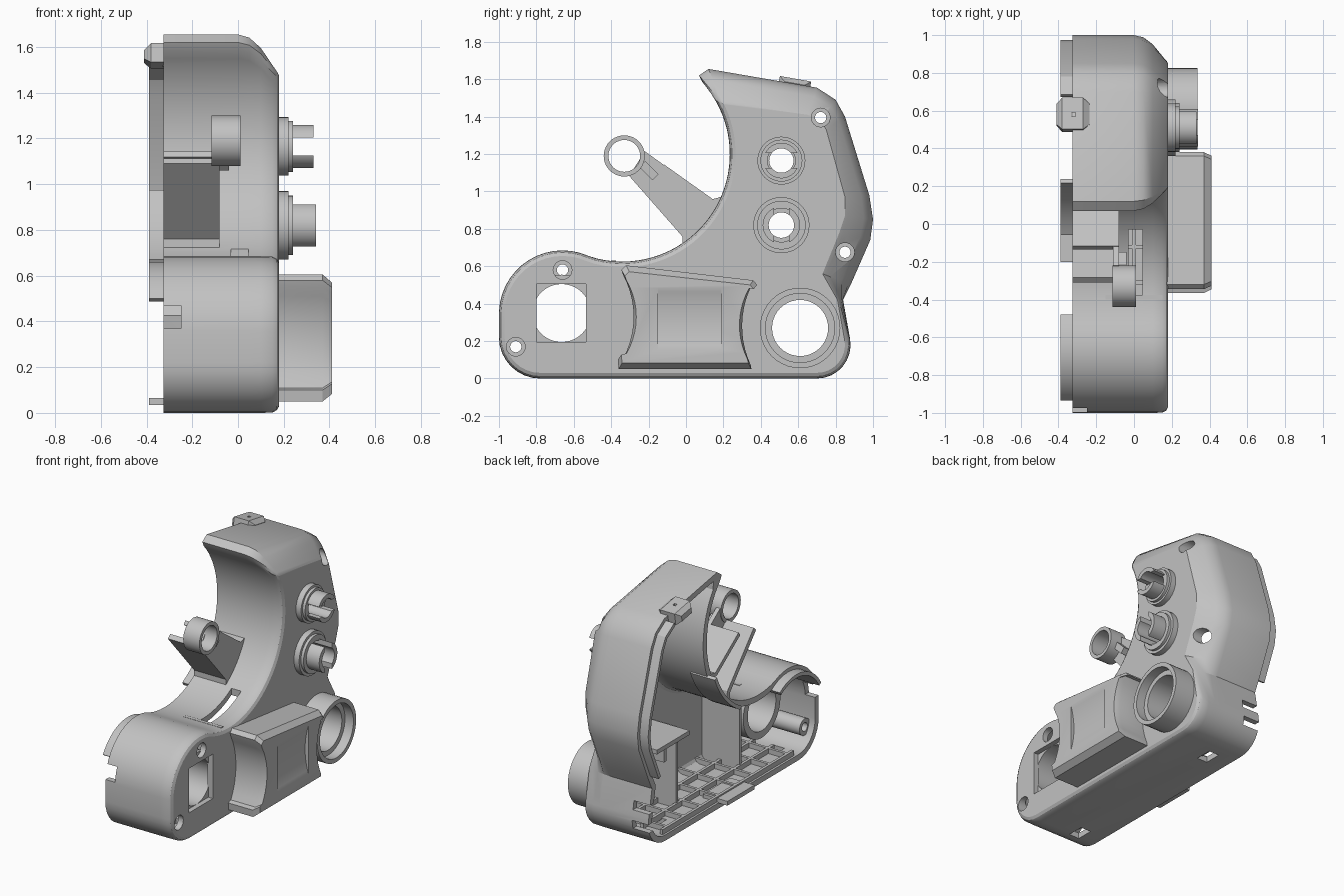
import bpy, bmesh
from math import sin, cos, radians
from mathutils import Vector

if "Cube" in bpy.data.objects:
    bpy.data.objects.remove(bpy.data.objects["Cube"])

grey = bpy.data.materials.new("grey plastic")
grey.use_nodes = True
grey.diffuse_color = (0.54, 0.54, 0.54, 1)
grey.node_tree.nodes["Principled BSDF"].inputs["Base Color"].default_value = grey.diffuse_color

OPEN, FACE, WALL = -0.325, 0.18, 0.04


def loft(name, layers, ring=False):
    """Skin a list of (x, outline) layers; ring joins last to first, else capped."""
    bm = bmesh.new()
    loops = [[bm.verts.new((x, y, z)) for y, z in pts] for x, pts in layers]
    pairs = list(zip(loops, loops[1:]))
    if ring:
        pairs.append((loops[-1], loops[0]))
    else:
        bm.faces.new(loops[0])
        bm.faces.new(loops[-1])
    for a, b in pairs:
        for i in range(len(a)):
            bm.faces.new((a[i - 1], a[i], b[i], b[i - 1]))
    bmesh.ops.recalc_face_normals(bm, faces=bm.faces)
    mesh = bpy.data.meshes.new(name)
    bm.to_mesh(mesh)
    bm.free()
    mesh.materials.append(grey)
    ob = bpy.data.objects.new(name, mesh)
    bpy.context.collection.objects.link(ob)
    return ob


def arc(c, r, a0, a1, n):
    angles = [radians(a0 + (a1 - a0) * i / n) for i in range(n + 1)]
    return [(c[0] + r * cos(a), c[1] + r * sin(a)) for a in angles]


def circle(c, r, n=40):
    return arc(c, r, 0, 360, n)[:-1]


def prism(name, pts, x0, x1):
    return loft(name, [(x0, pts), (x1, pts)])


def rect(y0, y1, z0, z1):
    return [(y0, z0), (y1, z0), (y1, z1), (y0, z1)]


def box(name, x0, x1, y0, y1, z0, z1):
    return prism(name, rect(y0, y1, z0, z1), x0, x1)


def tube(name, c, ro, ri, x0, x1):
    o, i = circle(c, ro), circle(c, ri)
    return loft(name, [(x0, o), (x1, o), (x1, i), (x0, i)], ring=True)


def left_normal(a, b):
    return Vector((a[1] - b[1], b[0] - a[0])).normalized()


def strip(name, path, t, x0, x1, shift=0.0):
    """Thin wall following a path, thickened to its left."""
    def side(d):
        normals = [left_normal(path[max(i - 1, 0)], path[min(i + 1, len(path) - 1)])
                   for i in range(len(path))]
        return [tuple(Vector(p) + n * d) for p, n in zip(path, normals)]
    return prism(name, side(shift) + side(shift + t)[::-1], x0, x1)


def shrink(pts, d):
    """Mitred inward offset of a closed counter-clockwise outline."""
    out = []
    for i, p in enumerate(pts):
        n, m = left_normal(pts[i - 1], p), left_normal(p, pts[(i + 1) % len(pts)])
        out.append(tuple(Vector(p) + (n + m) * d / (1 + n.dot(m))))
    return out


def cut(target, *cutters):
    for c in cutters:
        c.hide_render = True
        m = target.modifiers.new("cut", "BOOLEAN")
        m.operation, m.solver, m.object = "DIFFERENCE", "EXACT", c
        bpy.context.view_layer.objects.active = target
        bpy.ops.object.modifier_apply(modifier=m.name)
        bpy.data.objects.remove(c)


# Side outline: outer points paired with their chamfered positions, tip last
BACK = [((.84, .42), (.81, .42)), ((.88, .5), (.73, .56)), ((.985, .74), (.82, .78)),
        ((1, .85), (.85, .87)), ((.98, .98), (.85, .97)), ((.85, 1.4), (.75, 1.33)),
        ((.8, 1.49), (.72, 1.38)), ((.7, 1.555), (.65, 1.41)), ((.12, 1.655), (.2, 1.475)),
        ((.07, 1.62), (.195, 1.47))]
HOOK, HOOK_R = (-.34, 1.2), .575


def outline(f=0.0, g=0.0, tip=True):
    d = .03 * g
    pts = arc((-.78, .22), .22 - d, 180, 270, 8) + arc((.7, .18), .18 - d, 270, 370, 8)
    pts += [tuple(Vector(a).lerp(Vector(b), f)) for a, b in (BACK if tip else BACK[:-1])]
    pts += arc(HOOK, HOOK_R + d, (42 if tip else 36) - 16 * f, -104, 32)
    return pts + arc((-.66, .345), .34 - d, 66, 178, 14)


# Hollow shell, open on one side
steps = [(0, 0, 0), (.05, .08, 0), (.1, .33, 0), (.15, .74, .05), (.17, .9, .4), (FACE, 1, 1)]
shell = loft("shell", [(OPEN, outline())] + [(x, outline(f, g)) for x, f, g in steps])
cavity = [(x - WALL, shrink(outline(f, g, False), WALL)) for x, f, g in steps]
cut(shell, loft("cutter", [(OPEN - .1, cavity[0][1])] + cavity))

SCREWS = [(-.66, .58), (-.91, .17), (.72, 1.395), (.85, .675)]
UPPER, LOWER, DRUM, WINDOW = (.51, 1.165), (.51, .82), (.61, .27), (-.665, .35)
for c in SCREWS:
    cut(shell, prism("cutter", circle(c, .05, 24), -.1, .3))
    tube("screw_post", c, .058, .03, -.28, .02 if c[0] > 0 else .1)
cut(shell, prism("cutter", circle(UPPER, .08), 0, .3), prism("cutter", circle(LOWER, .09), 0, .3),
    prism("cutter", circle(DRUM, .18), 0, .3),
    box("cutter", 0, .3, -.8, -.535, .195, .505),
    box("cutter", -.03, .045, -.4, -.03, .58, .8),
    box("cutter", -.4, -.25, -1.1, -.9, .37, .47),
    box("cutter", -.4, -.2, .8, 1, .12, .18), box("cutter", -.4, -.2, .8, 1, .25, .31),
    box("cutter", -.2, -.12, -.8, -.68, -.1, .1), box("cutter", -.2, -.12, .5, .62, -.1, .1))

# Window sleeve behind the square opening
tube("window_sleeve", WINDOW, .205, .155, -.12, .145)

# Upper and lower slotted sockets
tube("upper_flange", UPPER, .128, .09, .13, .22)
tube("upper_collar", UPPER, .112, .075, .13, .24)
prongs = tube("upper_prongs", UPPER, .095, .065, -.02, .33)
cut(prongs, box("cutter", .1, .5, .3, .7, 1.125, 1.205))
tube("lower_flange", LOWER, .15, .1, .13, .22)
tube("lower_collar", LOWER, .13, .09, .13, .24)
spout = tube("lower_spout", LOWER, .1, .068, -.02, .34)
cut(spout, box("cutter", .2, .5, .47, .55, .6, 1.05))

# Drum tube at the rear corner
tube("drum_tube", DRUM, .215, .185, .1, .335)
tube("drum_ledge", DRUM, .2, .15, .1, .27)

# Hand grip block with dished face and concave ends
grip_pts = [(.38, .5), (.36, .525), (-.32, .605), (-.345, .58)] + arc((-.75, .33), .47, 28, -28, 10)
grip_pts += [(-.365, .1), (-.36, .05), (.35, .05)] + arc((.79, .28), .49, 205, 153, 10)
small = [(.01 + (y - .01) * .95, .32 + (z - .32) * .88) for y, z in grip_pts]
grip = loft("grip", [(.15, grip_pts), (.37, grip_pts), (.41, small)])
scoop = prism("cutter", circle((0, 0), .555, 96), -.16, .18)
scoop.rotation_euler.z = radians(90)
scoop.location = (.385 + .555, .01, .32)
bpy.context.view_layer.update()
cut(grip, scoop)

# Support arm with ring
tube("arm_ring", (-.33, 1.19), .11, .085, -.115, .01)
prism("arm_web", [(-.3, 1.09), (-.02, .76), (-.01, .7), (.2, .93), (.18, .97), (.14, .955), (-.22, 1.215)],
      -.11, -.08)
strip("arm_lower_flange", [(-.31, 1.09), (-.02, .76), (-.02, .72)], .035, OPEN, -.08)
strip("arm_upper_flange", [(.19, .965), (.14, .955), (-.12, 1.14)], .03, OPEN, -.08, -.005)
strip("arm_rib", [(-.25, 1.13), (-.18, 1.06)], .045, -.11, -.04)

# Locating lip standing off the open rim
strip("back_lip", [a for a, b in BACK[1:8]], .025, -.39, -.2, .025)
strip("front_lip", arc((-.66, .345), .34, 55, 150, 14), .025, -.39, -.2, .025)
strip("hook_lip", arc(HOOK, HOOK_R, -22, -62, 10), .025, -.39, -.2, .025)
box("bottom_tab", -.39, -.2, -.2, .1, .035, .065)

# Snap clip on the sloping top
clip = loft("top_clip", [(-.41, rect(.53, .64, -.01, .03)), (-.38, rect(.5, .67, -.03, .055)),
                         (-.27, rect(.5, .67, -.03, .055)), (-.235, rect(.53, .64, -.01, .03))])
clip.rotation_euler.x = radians(-10)
clip.location.z = 1.65
bpy.context.view_layer.update()
cut(clip, box("cutter", -.33, -.31, .57, .59, 1.4, 1.8))

# Floor lattice
for i in range(8):
    y = -.7 + .19 * i
    box("floor_cross_rib", -.31, .15, y, y + .02, .03, .075)
for x in (-.31, -.16, -.01):
    box("floor_long_rib", x, x + .02, -.75, .7, .03, .075)

# Inner bracket and stiffening walls
box("bracket_shelf", -.28, .15, .36, .72, .6, .63)
box("bracket_post", -.2, .15, .5, .53, .45, .62)
box("inner_wall", -.15, .15, -.4, -.375, .04, .63)
box("inner_wall", -.15, .15, .3, .325, .04, .6)

for ob in bpy.context.scene.objects:
    ob.select_set(ob.type == "MESH")
bpy.context.view_layer.objects.active = shell
bpy.ops.object.shade_smooth_by_angle(angle=radians(28))
